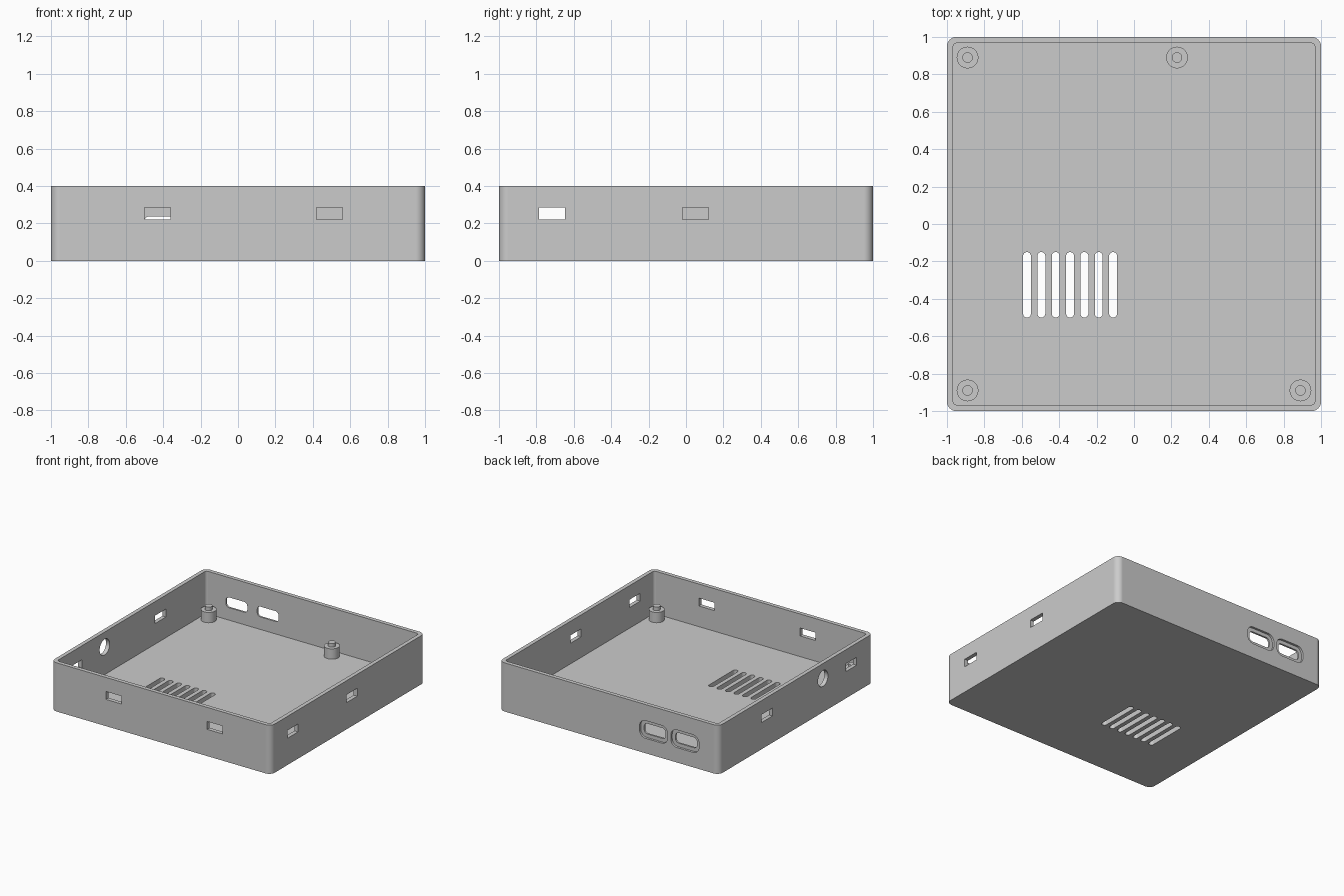
import bpy, bmesh
from math import cos, sin, pi, radians
from mathutils import Matrix, Vector

old = bpy.data.objects.get("Cube")
if old:
    bpy.data.objects.remove(old, do_unlink=True)

grey = bpy.data.materials.new("plain grey")
grey.use_nodes = True
colour = (0.6, 0.6, 0.6, 1)
grey.diffuse_color = colour
grey.node_tree.nodes["Principled BSDF"].inputs["Base Color"].default_value = colour

HEIGHT, FLOOR, WALL = 0.4, 0.05, 0.033
FACE_Y = Matrix.Rotation(pi / 2, 4, "X")
FACE_X = Matrix.Rotation(pi / 2, 4, "Z") @ FACE_Y


def prism(name, centre, w, h, depth, r, turn=Matrix(), steps=8):
    """Rounded rectangle w by h, extruded by depth about its centre."""
    bm = bmesh.new()
    ring = []
    for quarter, (sx, sy) in enumerate(((1, 1), (-1, 1), (-1, -1), (1, -1))):
        for i in range(steps + 1 if r else 1):
            a = (quarter + i / steps) * pi / 2
            ring.append(bm.verts.new((sx * (w / 2 - r) + r * cos(a),
                                      sy * (h / 2 - r) + r * sin(a), -depth / 2)))
    bmesh.ops.remove_doubles(bm, verts=ring, dist=1e-5)
    face = bm.faces.new([v for v in ring if v.is_valid])
    top = bmesh.ops.extrude_face_region(bm, geom=[face])["geom"]
    bmesh.ops.translate(bm, vec=(0, 0, depth),
                        verts=[g for g in top if isinstance(g, bmesh.types.BMVert)])
    bmesh.ops.recalc_face_normals(bm, faces=bm.faces)
    bm.transform(Matrix.Translation(Vector(centre)) @ turn)
    mesh = bpy.data.meshes.new(name)
    bm.to_mesh(mesh)
    bm.free()
    mesh.materials.append(grey)
    obj = bpy.data.objects.new(name, mesh)
    bpy.context.collection.objects.link(obj)
    return obj


def activate(obj):
    bpy.ops.object.select_all(action="DESELECT")
    obj.select_set(True)
    bpy.context.view_layer.objects.active = obj


def cut(target, *shape, **options):
    """Subtract a rounded prism from the target."""
    cutter = prism("cutter", *shape, **options)
    cutter.hide_render = True
    mod = target.modifiers.new("cut", "BOOLEAN")
    mod.operation, mod.solver, mod.object = "DIFFERENCE", "EXACT", cutter
    activate(target)
    bpy.ops.object.modifier_apply(modifier=mod.name)
    bpy.data.objects.remove(cutter, do_unlink=True)


def smooth(obj):
    activate(obj)
    bpy.ops.object.shade_smooth_by_angle(angle=radians(30))
    obj.modifiers.new("even shading", "WEIGHTED_NORMAL").keep_sharp = True


# Open tray with rounded corners
tray = prism("tray", (0, 0, HEIGHT / 2), 2, 2, HEIGHT, 0.05)
inside = 2 - 2 * WALL
cut(tray, (0, 0, FLOOR + 0.25), inside, inside, 0.5, 0.02)

# Row of floor vents
for i in range(7):
    cut(tray, (-0.572 + i * 0.0767, -0.325, 0), 0.042, 0.35, 0.3, 0.021)

# Small clip windows in the front and both sides
for x in (-0.43, 0.49):
    cut(tray, (x, -1, 0.252), 0.14, 0.065, 0.2, 0, turn=FACE_Y)
for side, y in ((1, -0.717), (1, 0.05), (-1, -0.717), (-1, 0.375)):
    cut(tray, (side, y, 0.252), 0.14, 0.065, 0.2, 0, turn=FACE_X)

# Round socket hole on one side
cut(tray, (-1, -0.35, 0.277), 0.13, 0.13, 0.2, 0.065, turn=FACE_X)

# Two recessed ports at the back
for x in (-0.405, -0.69):
    cut(tray, (x, 1, 0.195), 0.255, 0.145, 0.036, 0.055, turn=FACE_Y)
    cut(tray, (x, 1, 0.195), 0.195, 0.085, 0.2, 0.03, turn=FACE_Y)
smooth(tray)

# Standoff posts with locating pins
for i, (x, y) in enumerate(((-0.89, 0.89), (0.23, 0.89), (-0.89, -0.89), (0.89, -0.89))):
    for part, r, low, high in (("post", 0.058, 0.03, 0.135), ("pin", 0.028, 0.12, 0.165)):
        smooth(prism(f"{part}_{i + 1}", (x, y, (low + high) / 2),
                     2 * r, 2 * r, high - low, r))
